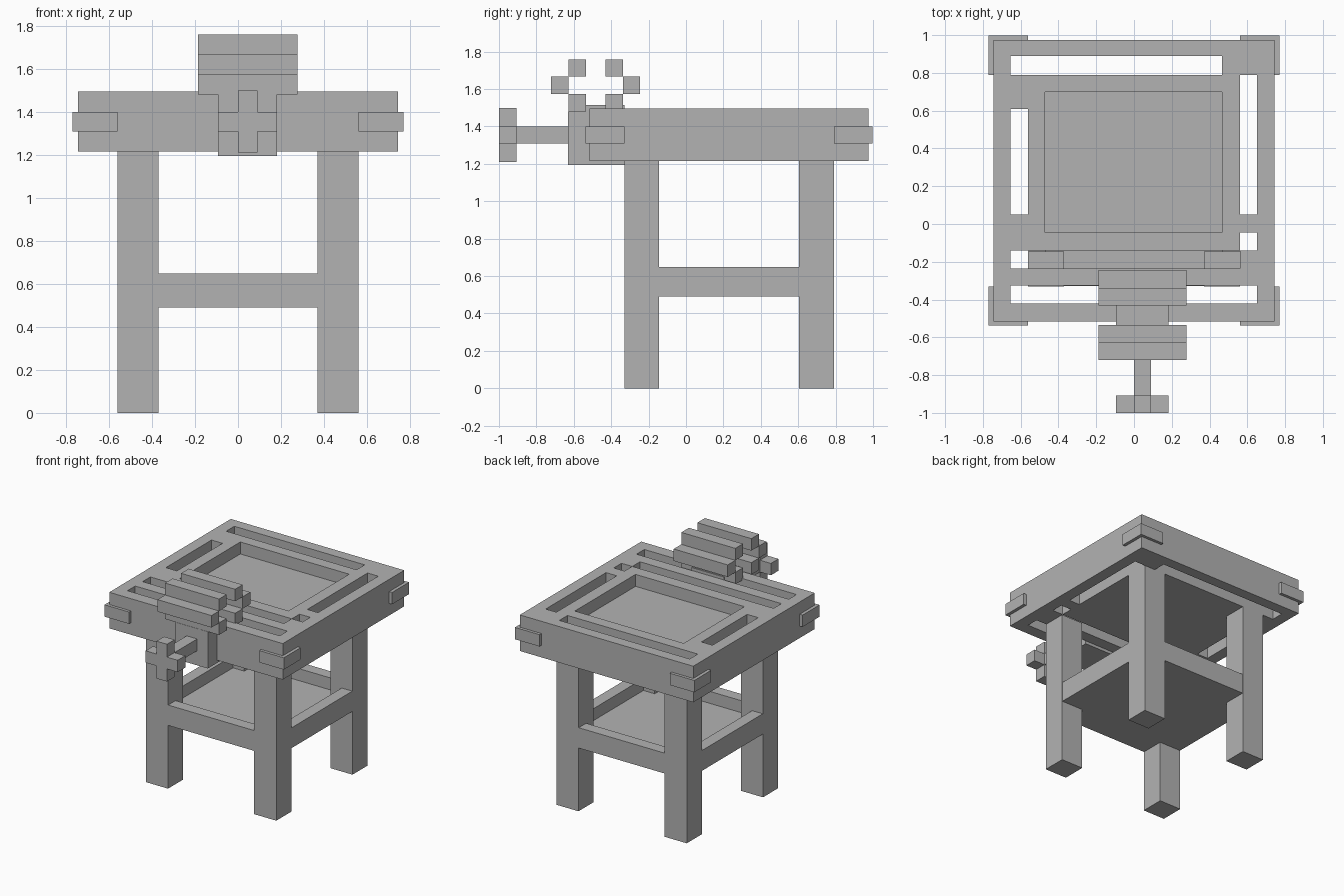
import bpy
import bmesh
from mathutils import Vector

cube = bpy.data.objects.get("Cube")
if cube:
    bpy.data.objects.remove(cube, do_unlink=True)

GREY = (0.45, 0.45, 0.45, 1.0)
grey = bpy.data.materials.new("plain grey")
grey.use_nodes = True
grey.diffuse_color = GREY
grey.node_tree.nodes["Principled BSDF"].inputs["Base Color"].default_value = GREY

U = 0.0931      # one block unit
CY = 0.23       # middle of the table in depth


def boxes(name, *spans):
    """One object from boxes given as (x0, x1, y0, y1, z0, z1)."""
    bm = bmesh.new()
    for x0, x1, y0, y1, z0, z1 in spans:
        lo, hi = Vector((x0, y0, z0)), Vector((x1, y1, z1))
        verts = bmesh.ops.create_cube(bm, size=1)["verts"]
        bmesh.ops.scale(bm, vec=hi - lo, verts=verts)
        bmesh.ops.translate(bm, vec=(lo + hi) / 2, verts=verts)
    mesh = bpy.data.meshes.new(name)
    bm.to_mesh(mesh)
    bm.free()
    mesh.materials.append(grey)
    obj = bpy.data.objects.new(name, mesh)
    bpy.context.collection.objects.link(obj)
    return obj


def cut(obj, *spans):
    """Subtract boxes from an object and bake the result."""
    cutter = boxes("cutter", *spans)
    cutter.hide_render = True
    mod = obj.modifiers.new("cut", "BOOLEAN")
    mod.operation, mod.solver, mod.object = "DIFFERENCE", "EXACT", cutter
    bpy.context.view_layer.update()
    graph = bpy.context.evaluated_depsgraph_get()
    baked = bpy.data.meshes.new_from_object(obj.evaluated_get(graph))
    obj.modifiers.clear()
    obj.data = baked
    bpy.data.objects.remove(cutter, do_unlink=True)


# Table top with tray recess and through slots
BOTTOM, TOP = 1.215, 1.495
table = boxes("table_top", (-0.745, 0.745, CY - 0.745, CY + 0.745, BOTTOM, TOP))
slots = [
    (-0.655, 0.465, 0.79, 0.89),      # back
    (-0.655, -0.56, 0.05, 0.61),      # right side
    (0.56, 0.652, 0.05, 0.79),        # left side
    (0.56, 0.652, -0.14, -0.045),     # small hole
    (-0.655, 0.56, -0.235, -0.14),    # middle front
    (-0.655, 0.652, -0.42, -0.325),   # front
]
cut(table, (-0.47, 0.465, -0.045, 0.70, TOP - U, 2),
    *[s + (1, 2) for s in slots])

# Legs and corner brackets, one set per corner
for side, sx in (("left", 1), ("right", -1)):
    for end, sy in (("front", -1), ("back", 1)):
        def corner(x0, x1, y0, y1, z0, z1):
            xs = sorted((sx * x0, sx * x1))
            ys = sorted((CY + sy * y0, CY + sy * y1))
            return (*xs, *ys, z0, z1)

        boxes(f"{end}_{side}_leg", corner(0.37, 0.56, 0.375, 0.56, 0, BOTTOM))
        boxes(f"{end}_{side}_bracket",
              corner(0.56, 0.77, 0.735, 0.768, 1.308, 1.4),
              corner(0.735, 0.77, 0.56, 0.735, 1.308, 1.4))

# Lower shelf with a raised rim between the legs
shelf = boxes("shelf", (-0.558, 0.558, CY - 0.558, CY + 0.558, 0.49, 0.648))
inner = 0.56 - U
cut(shelf, (-inner, inner, CY - inner, CY + inner, 0.648 - U, 1))

# Vise jaws: stepped bars mirrored about the gap between them
GAP = -0.483
for name, s in (("vise_front_jaw", -1), ("vise_back_jaw", 1)):
    bars = []
    for step, z in ((0, 1.48), (1, 1.48 + U), (0, 1.48 + 2 * U)):
        near = 0.052 + step * U
        y0, y1 = sorted((GAP + s * near, GAP + s * (near + U)))
        bars.append((-0.187, 0.277, y0, y1, z, z + U))
    boxes(name, *bars)

# Vise body running into the table, and the moving carrier in front
boxes("vise_body", (-0.094, 0.182, -0.535, -0.33, 1.195, 1.515))
boxes("vise_carrier", (-0.094, 0.182, -0.63, -0.535, 1.195, 1.48))

# Screw and cross handle
boxes("vise_screw", (0, 0.09, -0.907, -0.63, 1.308, 1.4))
boxes("vise_handle",
      (0, 0.09, -1.0, -0.907, 1.21, 1.5),
      (-0.094, 0, -1.0, -0.907, 1.308, 1.4),
      (0.09, 0.182, -1.0, -0.907, 1.308, 1.4))
